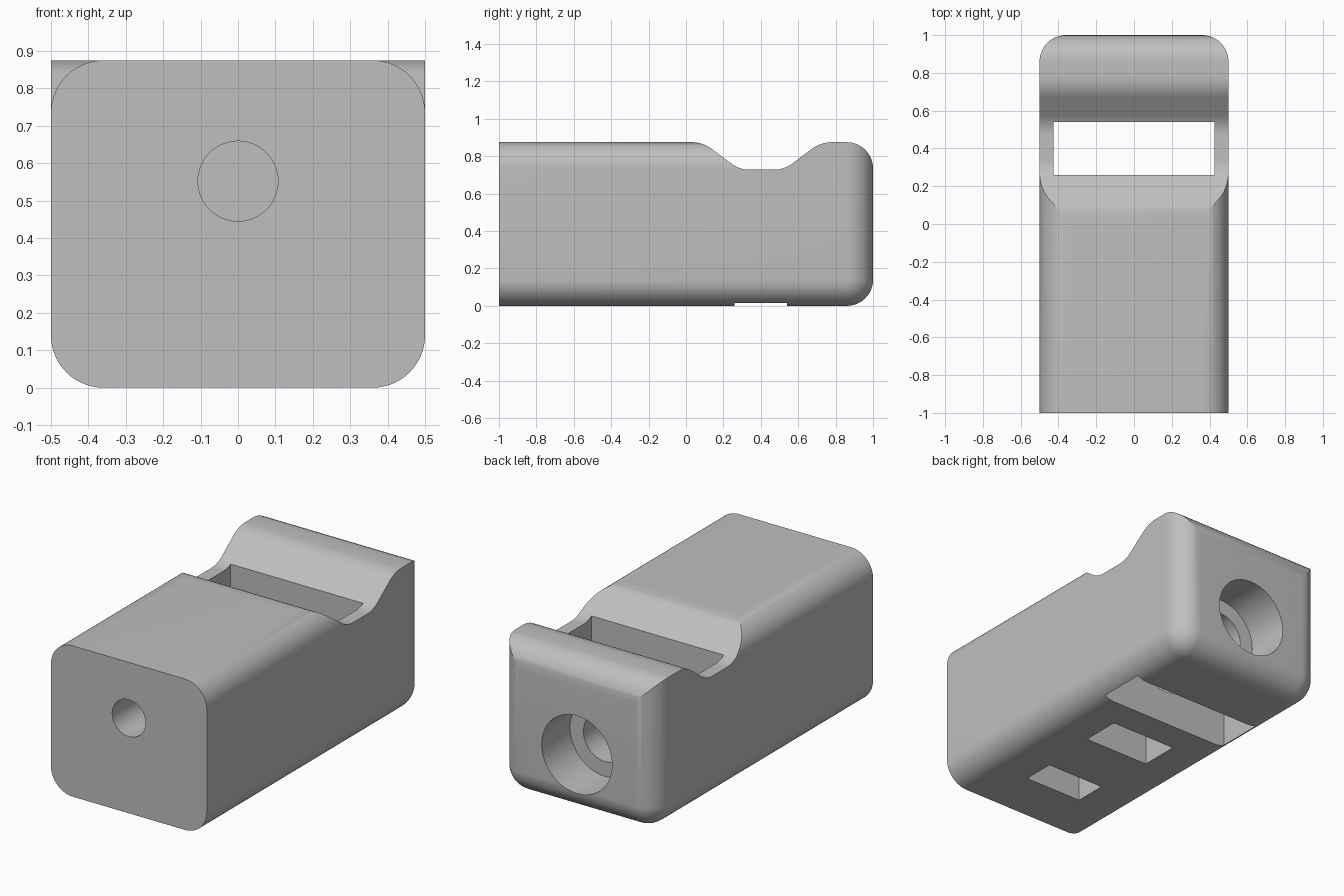
import bpy
import bmesh
import math
from mathutils import Vector, Matrix

if "Cube" in bpy.data.objects:
    bpy.data.objects.remove(bpy.data.objects["Cube"])

R = 0.14       # outer edge radius
TOP = 0.875    # overall height

grey = bpy.data.materials.new("plain_grey")
grey.use_nodes = True
colour = (0.52, 0.52, 0.52, 1)
grey.diffuse_color = colour
grey.node_tree.nodes["Principled BSDF"].inputs["Base Color"].default_value = colour


def make_object(name, bm):
    bmesh.ops.recalc_face_normals(bm, faces=bm.faces)
    mesh = bpy.data.meshes.new(name)
    bm.to_mesh(mesh)
    bm.free()
    obj = bpy.data.objects.new(name, mesh)
    mesh.materials.append(grey)
    bpy.context.collection.objects.link(obj)
    return obj


def box_bm(lo, hi):
    lo, hi = Vector(lo), Vector(hi)
    bm = bmesh.new()
    bmesh.ops.create_cube(bm, size=1)
    bmesh.ops.scale(bm, vec=hi - lo, verts=bm.verts)
    bmesh.ops.translate(bm, vec=(lo + hi) / 2, verts=bm.verts)
    return bm


def extrude(name, points, depth):
    bm = bmesh.new()
    face = bm.faces.new([bm.verts.new(p) for p in points])
    new = bmesh.ops.extrude_face_region(bm, geom=[face])["geom"]
    verts = [v for v in new if isinstance(v, bmesh.types.BMVert)]
    bmesh.ops.translate(bm, vec=depth, verts=verts)
    return make_object(name, bm)


def bore(name, radius, y0, y1, z):
    bm = bmesh.new()
    place = Matrix.Translation((0, (y0 + y1) / 2, z)) @ Matrix.Rotation(math.pi / 2, 4, 'X')
    bmesh.ops.create_cone(bm, cap_ends=True, segments=64, radius1=radius,
                          radius2=radius, depth=y1 - y0, matrix=place)
    return make_object(name, bm)


def fillet(points, steps=10):
    """Round each (y, z, radius) corner of an outline with an arc."""
    out = []
    for i, (y, z, r) in enumerate(points):
        p = Vector((y, z))
        if r == 0:
            out.append(p)
            continue
        a = (Vector(points[i - 1][:2]) - p).normalized()
        b = (Vector(points[(i + 1) % len(points)][:2]) - p).normalized()
        half = a.angle(b) / 2
        centre = p + (a + b).normalized() * r / math.sin(half)
        start = p + a * r / math.tan(half) - centre
        end = p + b * r / math.tan(half) - centre
        sweep = math.pi - 2 * half
        for k in range(steps + 1):
            t = k / steps
            out.append(centre + (start * math.sin((1 - t) * sweep)
                                 + end * math.sin(t * sweep)) / math.sin(sweep))
    return out


def combine(target, tool, operation):
    mod = target.modifiers.new(operation.title(), 'BOOLEAN')
    mod.operation = operation
    mod.solver = 'EXACT'
    mod.object = tool
    bpy.context.view_layer.objects.active = target
    bpy.ops.object.modifier_apply(modifier=mod.name)
    bpy.data.objects.remove(tool)


# Block with rounded bottom sides and rounded back corners
bm = box_bm((-0.5, -1, 0), (0.5, 1, 1.5))


def is_round(edge):
    m = (edge.verts[0].co + edge.verts[1].co) / 2
    bottom, back, side = m.z < 0.01, m.y > 0.99, abs(m.x) > 0.49
    return bottom + back + side == 2 and m.z < 1.4


bmesh.ops.bevel(bm, geom=[e for e in bm.edges if is_round(e)], offset=R,
                offset_type='OFFSET', segments=14, profile=0.5, affect='EDGES')
body = make_object("block_body", bm)

# Side outline with the saddle across the top
outline = fillet([(-1.2, -0.2, 0), (-1.2, TOP, 0), (0.09, TOP, 0.18),
                  (0.285, 0.728, 0.16), (0.525, 0.728, 0.16), (0.72, TOP, 0.18),
                  (1, TOP, R), (1, 0.5, 0), (1.2, 0.5, 0), (1.2, -0.2, 0)])
combine(body, extrude("side_outline", [(-0.7, p.x, p.y) for p in outline], (1.4, 0, 0)),
        'INTERSECT')

# Rounded upper edges in front of the saddle
for side in (-1, 1):
    arc = [(side * (0.5 - R + R * math.sin(a)), -1.1, TOP - R + R * math.cos(a))
           for a in (math.pi / 2 * k / 14 for k in range(15))]
    corner = [(side * 0.6, -1.1, TOP - R), (side * 0.6, -1.1, 1), (side * (0.5 - R), -1.1, 1)]
    combine(body, extrude("edge_cutter", arc + corner, (0, 1.5, 0)), 'DIFFERENCE')

# Through slot and two pockets in the underside
for name, lo, hi in (("slot", (-0.425, 0.26, -0.2), (0.425, 0.54, 1.2)),
                     ("middle_pocket", (-0.21, -0.15, -0.2), (0.21, 0.08, 0.55)),
                     ("front_pocket", (-0.185, -0.69, -0.2), (0.185, -0.5, 0.73))):
    combine(body, make_object(name, box_bm(lo, hi)), 'DIFFERENCE')

# Front bolt hole, stepped back bolt hole
for name, radius, y0, y1, z in (("front_hole", 0.107, -1.2, -0.38, 0.552),
                                ("back_hole", 0.14, -0.24, 0.9, 0.34),
                                ("back_recess", 0.226, 0.74, 1.2, 0.34)):
    combine(body, bore(name, radius, y0, y1, z), 'DIFFERENCE')

for obj in bpy.context.selected_objects:
    obj.select_set(False)
body.select_set(True)
bpy.context.view_layer.objects.active = body
bpy.ops.object.shade_smooth_by_angle(angle=math.radians(25))
